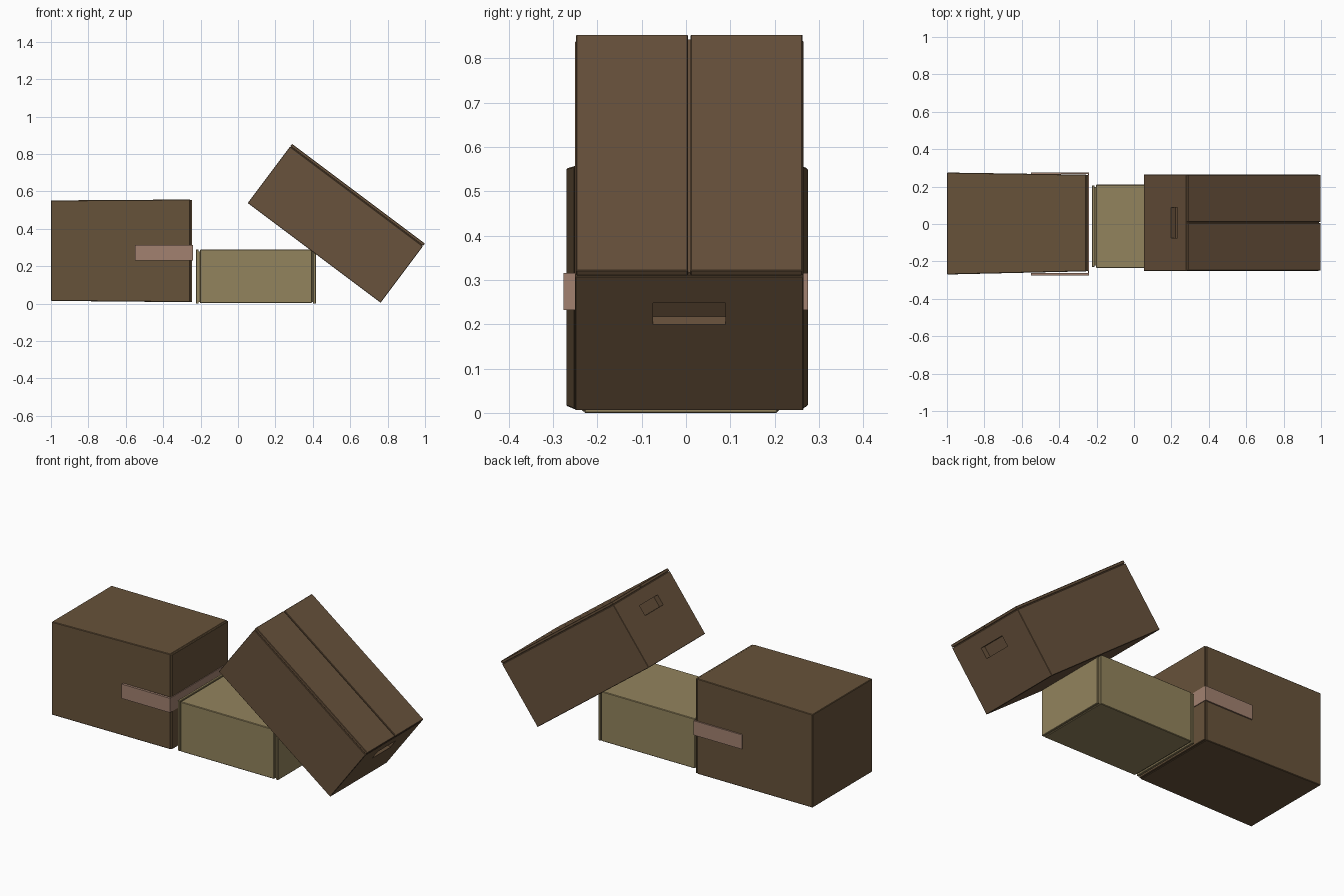
import bpy, bmesh
from mathutils import Matrix, Vector

if "Cube" in bpy.data.objects:
    bpy.data.objects.remove(bpy.data.objects["Cube"])


def material(name, rgb):
    m = bpy.data.materials.new(name)
    m.diffuse_color = (*rgb, 1)
    m.use_nodes = True
    m.node_tree.nodes["Principled BSDF"].inputs["Base Color"].default_value = m.diffuse_color
    return m


BROWN = material("brown_card", (0.135, 0.085, 0.042))
DARK = material("dark_brown_card", (0.14, 0.085, 0.045))
TAN = material("tan_card", (0.29, 0.23, 0.11))
TAPE = material("packing_tape", (0.36, 0.22, 0.16))


def block(name, x, y, z, mat, bevel=0.0, y1=None, z1=None, matrix=None):
    """Box from ranges; y1 and z1 give a different section at the +x end."""
    bm = bmesh.new()
    bmesh.ops.create_cube(bm, size=1)
    for v in bm.verts:
        right = v.co.x > 0
        ry = y1 if right and y1 else y
        rz = z1 if right and z1 else z
        v.co = (x[right], ry[v.co.y > 0], rz[v.co.z > 0])
    if bevel:
        bmesh.ops.bevel(bm, geom=bm.edges[:], offset=bevel, segments=1, affect='EDGES')
    me = bpy.data.meshes.new(name)
    bm.to_mesh(me)
    bm.free()
    me.materials.append(mat)
    ob = bpy.data.objects.new(name, me)
    bpy.context.collection.objects.link(ob)
    if matrix:
        ob.matrix_world = matrix
    return ob


# Large box lying on its side, flaps facing the middle
block("large_box_body", (-1, -0.255), (-0.27, 0.275), (0.015, 0.552), BROWN, 0.003,
      (-0.253, 0.264), (0.008, 0.557))
for name, z in (("lower", (0.010, 0.281)), ("upper", (0.285, 0.555))):
    block(f"large_box_{name}_flap", (-0.257, -0.245), (-0.251, 0.262), z, BROWN, 0.002)

# Tape strip wrapped over the flaps
block("tape_end", (-0.246, -0.241), (-0.276, 0.275), (0.232, 0.315), TAPE)
for name, y in (("front", (-0.276, -0.262)), ("back", (0.267, 0.275))):
    block(f"tape_{name}", (-0.55, -0.241), y, (0.232, 0.315), TAPE)

# Small box: body, inset end cores and folded end panels
block("small_box_body", (-0.203, 0.395), (-0.235, 0.21), (0.003, 0.29), TAN, 0.003)
block("small_box_core", (-0.215, 0.405), (-0.222, 0.197), (0.01, 0.278), TAN)
for name, x in (("left", (-0.225, -0.21)), ("right", (0.402, 0.416))):
    block(f"small_box_{name}_end", x, (-0.229, 0.206), (0, 0.29), TAN, 0.002)

# Leaning box, built in its own frame: u runs down the slope, w is its top side
u = Vector((0.8, 0, -0.6))
w = Vector((0.6, 0, 0.8))
lean = Matrix(((u.x, 0, w.x, 0.052), (0, 1, 0, 0.0075), (u.z, 0, w.z, 0.538), (0, 0, 0, 1)))
L, H, W = 0.888, 0.395, 0.2575
body = block("leaning_box_body", (0, L), (-W, W), (0, H - 0.018), DARK, 0.002, matrix=lean)
block("leaning_box_inner_flaps", (0.006, L - 0.006), (-W + 0.006, W - 0.006),
      (H - 0.025, H - 0.010), DARK, matrix=lean)
for name, y in (("front", (-W + 0.002, -0.003)), ("back", (0.003, W - 0.002))):
    block(f"leaning_box_{name}_flap", (0, L), y, (H - 0.015, H), DARK, 0.002, matrix=lean)

# Recessed hand grips in both ends
for name, x in (("upper", (-0.05, 0.03)), ("lower", (L - 0.03, L + 0.05))):
    cut = block(f"grip_cutter_{name}", x, (-0.082, 0.082), (0.243, 0.303), DARK, matrix=lean)
    cut.hide_render = True
    cut.hide_viewport = True
    mod = body.modifiers.new(f"{name}_grip", 'BOOLEAN')
    mod.operation = 'DIFFERENCE'
    mod.solver = 'EXACT'
    mod.object = cut
